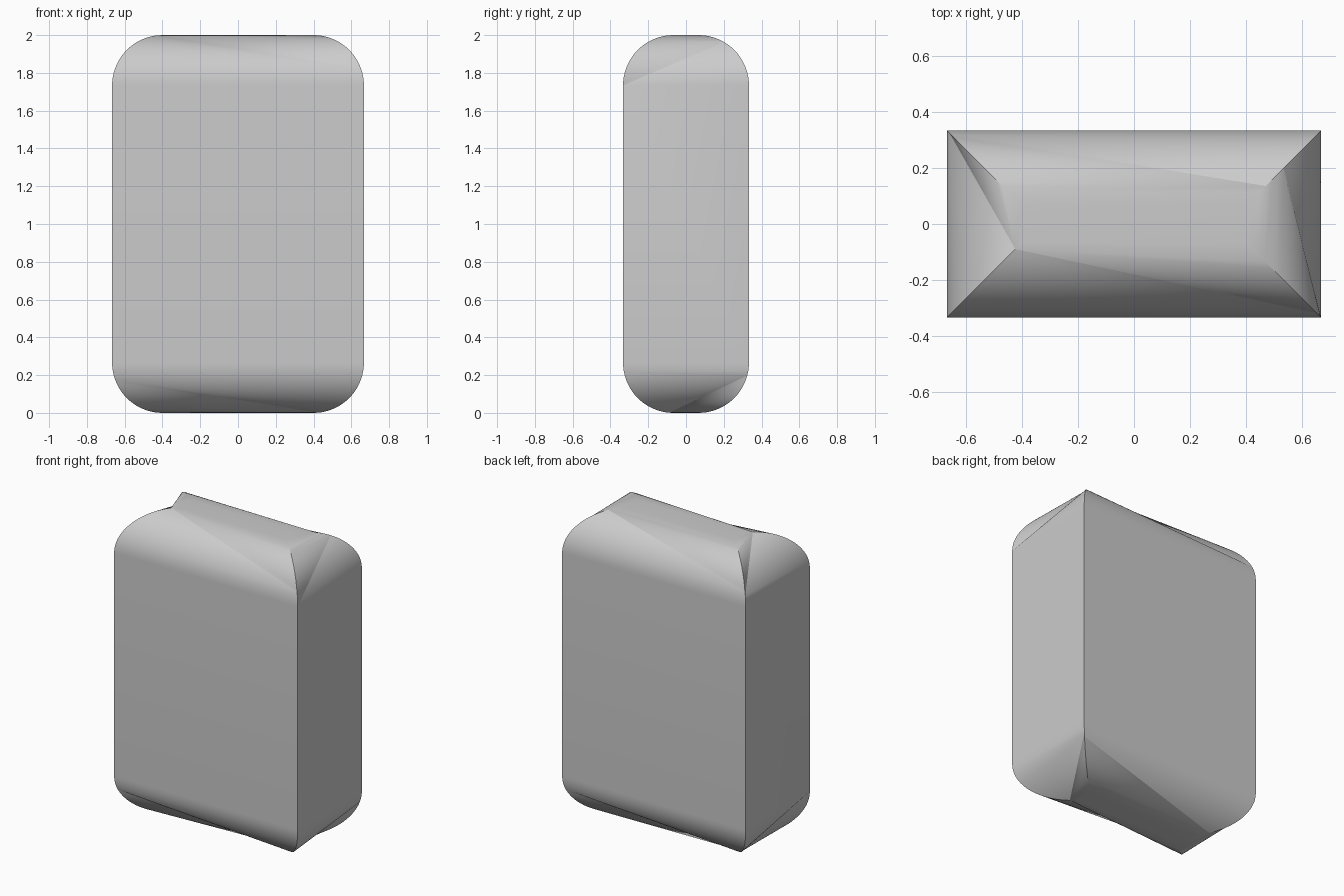
import bpy, bmesh
from math import sin, cos, pi, radians

if "Cube" in bpy.data.objects:
    bpy.data.objects.remove(bpy.data.objects["Cube"], do_unlink=True)

HALF_X, HALF_Y, HEIGHT, RADIUS, STEPS = 2 / 3, 1 / 3, 2.0, 0.267, 18

grey = bpy.data.materials.new("light grey")
grey.use_nodes = True
colour = (0.6, 0.6, 0.6, 1)
grey.diffuse_color = colour
grey.node_tree.nodes["Principled BSDF"].inputs["Base Color"].default_value = colour

bm = bmesh.new()


def mitre(sx, sy, flip):
    """Curved mitre line climbing from a wall corner to the flat cap."""
    line = []
    for i in range(STEPS + 1):
        a = i / STEPS * pi / 2
        inset = RADIUS * (1 - cos(a))
        x, y = sx * (HALF_X - inset), sy * (HALF_Y - inset)
        z = HEIGHT - RADIUS + RADIUS * sin(a)
        line.append(bm.verts.new((-x, y, HEIGHT - z) if flip else (x, y, z)))
    return line


def rounded_edge(full, pinched, start, end):
    """Rounded strip between two mitres, pinched into a shallow diagonal crease."""
    for i in range(STEPS):
        if start <= i < end:
            bm.faces.new((pinched[start], full[i], full[i + 1]))
            bm.faces.new((full[end], pinched[i], pinched[i + 1]))
        else:
            bm.faces.new((full[i], full[i + 1], pinched[i + 1], pinched[i]))


def cap(flip):
    full_a, pinch_a = mitre(-1, -1, flip), mitre(1, -1, flip)
    full_b, pinch_b = mitre(1, 1, flip), mitre(-1, 1, flip)
    rounded_edge(full_a, pinch_a, 4, 17)   # front
    rounded_edge(full_b, pinch_a, 0, 12)   # side
    rounded_edge(full_b, pinch_b, 4, 15)   # back
    rounded_edge(full_a, pinch_b, 3, 17)   # other side
    corners = (full_a, pinch_a, full_b, pinch_b)
    bm.faces.new([c[-1] for c in corners])
    return [c[0] for c in corners]


# Top cap, and the bottom cap turned half a turn about y
top = cap(False)
a, b, c, d = cap(True)
bottom = [b, a, d, c]

# Straight walls with sharp upright corners
for i in range(4):
    j = (i + 1) % 4
    bm.faces.new((top[i], top[j], bottom[j], bottom[i]))

bmesh.ops.recalc_face_normals(bm, faces=bm.faces)
mesh = bpy.data.meshes.new("rounded_block")
bm.to_mesh(mesh)
bm.free()
mesh.materials.append(grey)

block = bpy.data.objects.new("rounded_block", mesh)
bpy.context.collection.objects.link(block)
bpy.ops.object.select_all(action="DESELECT")
block.select_set(True)
bpy.context.view_layer.objects.active = block
bpy.ops.object.shade_smooth_by_angle(angle=radians(25))
